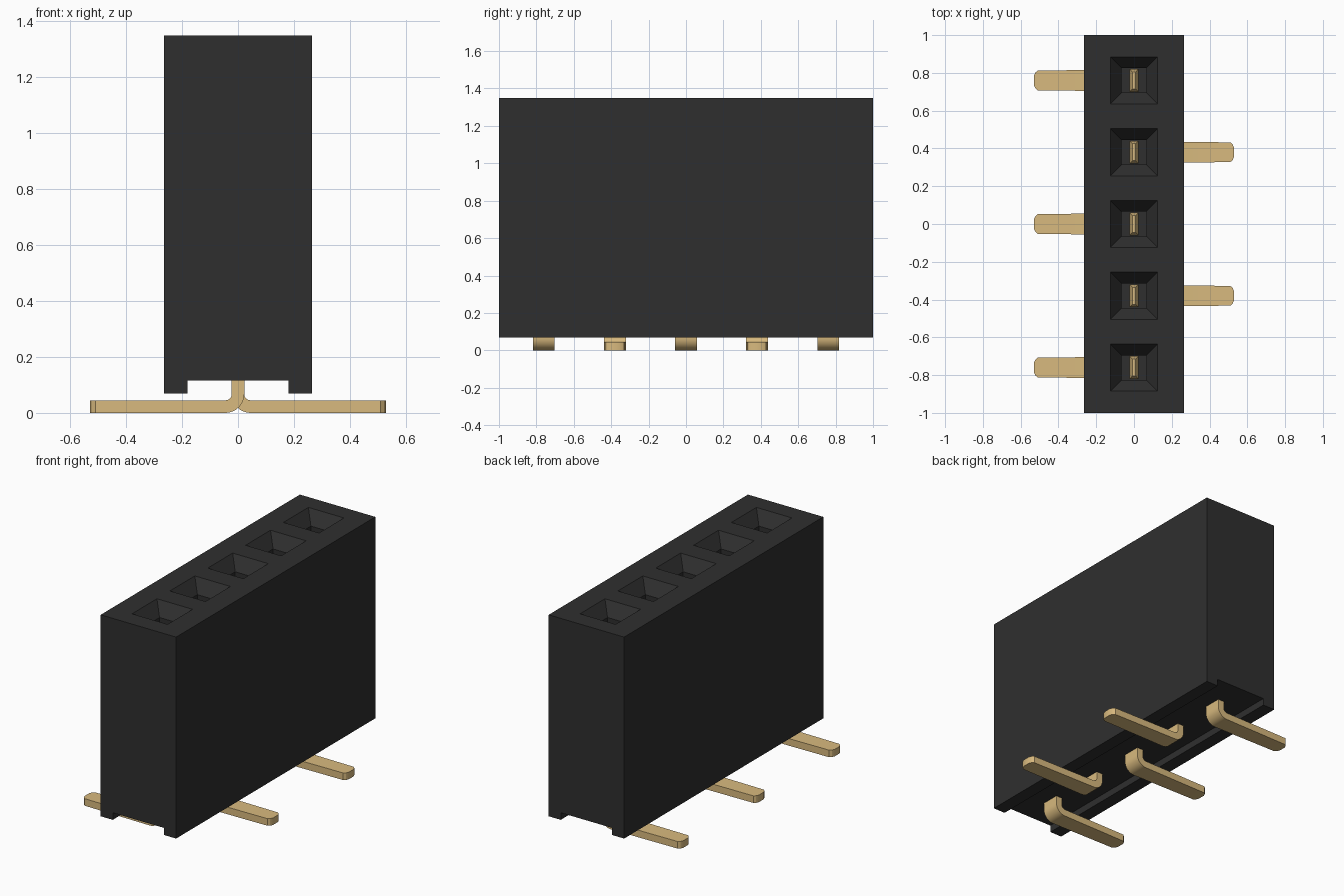
import bpy, bmesh, math

if "Cube" in bpy.data.objects:
    bpy.data.objects.remove(bpy.data.objects["Cube"], do_unlink=True)

PITCH = 0.38
HALF_X, HALF_Y = 0.265, 1.0
BOTTOM, TOP, ROOF = 0.07, 1.35, 0.115
SOCKET_FLOOR, PIN_TOP = 0.3, 1.0
THICK = 0.045


def make_material(name, color, metallic=0.0, rough=0.6):
    mat = bpy.data.materials.new(name)
    mat.use_nodes = True
    mat.diffuse_color = (*color, 1)
    bsdf = mat.node_tree.nodes["Principled BSDF"]
    bsdf.inputs["Base Color"].default_value = (*color, 1)
    bsdf.inputs["Metallic"].default_value = metallic
    bsdf.inputs["Roughness"].default_value = rough
    return mat


def make_object(name, bm, mat):
    bmesh.ops.recalc_face_normals(bm, faces=bm.faces)
    mesh = bpy.data.meshes.new(name)
    bm.to_mesh(mesh)
    bm.free()
    mesh.materials.append(mat)
    obj = bpy.data.objects.new(name, mesh)
    bpy.context.collection.objects.link(obj)
    return obj


def loft(bm, rings):
    """Skin a row of closed rings and cap both ends."""
    loops = [[bm.verts.new(p) for p in ring] for ring in rings]
    for a, b in zip(loops, loops[1:]):
        for i in range(len(a)):
            j = (i + 1) % len(a)
            bm.faces.new((a[i], a[j], b[j], b[i]))
    bm.faces.new(loops[0])
    bm.faces.new(loops[-1])


def square(y, half, z):
    return [(sx * half, y + sy * half, z)
            for sx, sy in ((-1, -1), (1, -1), (1, 1), (-1, 1))]


black = make_material("black plastic", (0.028, 0.028, 0.028))
gold = make_material("gold metal", (0.69, 0.49, 0.21))

# Housing: a block with a channel along its underside
profile = [(-HALF_X, BOTTOM), (-0.18, BOTTOM), (-0.18, ROOF), (0.18, ROOF),
           (0.18, BOTTOM), (HALF_X, BOTTOM), (HALF_X, TOP), (-HALF_X, TOP)]
bm = bmesh.new()
loft(bm, [[(x, y, z) for x, z in profile] for y in (-HALF_Y, HALF_Y)])
housing = make_object("housing", bm, black)

# Sockets: tapered mouths over straight square wells
bm = bmesh.new()
for i in range(-2, 3):
    y = i * PITCH
    loft(bm, [square(y, 0.065, SOCKET_FLOOR), square(y, 0.065, TOP - 0.08),
              square(y, 0.125, TOP), square(y, 0.125, TOP + 0.1)])
cutter = make_object("socket_cutter", bm, black)
cutter.hide_render = True
cut = housing.modifiers.new("sockets", "BOOLEAN")
cut.operation = "DIFFERENCE"
cut.solver = "EXACT"
cut.object = cutter
bpy.context.view_layer.objects.active = housing
bpy.ops.object.modifier_apply(modifier=cut.name)
bpy.data.objects.remove(cutter, do_unlink=True)


def make_pin(index, side):
    """Flat strip: upright contact, bend at the foot, then a flat lead."""
    half = THICK / 2
    bend = THICK
    # Each station: centre x, centre z, strip angle, half thickness, half width
    stations = [(0, PIN_TOP, 0, half * 0.4, 0.045),
                (0, PIN_TOP - 0.04, 0, half, 0.06)]
    for k in range(9):
        a = math.radians(90 * k / 8)
        stations.append((bend - bend * math.cos(a),
                         half + bend - bend * math.sin(a), a, half, 0.058))
    flat = math.pi / 2
    stations += [(0.51, half, flat, half, 0.052),
                 (0.522, half, flat, half, 0.042),
                 (0.53, half, flat, half, 0.024)]
    y0 = index * PITCH
    rings = []
    for x, z, a, t, w in stations:
        nx, nz = math.cos(a) * t, math.sin(a) * t
        rings.append([(side * (x + s * nx), y0 + v * w, z + s * nz)
                      for s, v in ((-1, -1), (1, -1), (1, 1), (-1, 1))])
    bm = bmesh.new()
    loft(bm, rings)
    pin = make_object(f"contact_pin_{index + 3}", bm, gold)
    bpy.ops.object.select_all(action="DESELECT")
    pin.select_set(True)
    bpy.context.view_layer.objects.active = pin
    bpy.ops.object.shade_smooth_by_angle(angle=math.radians(25))


# Contact pins, with leads alternating between the two sides
for i in range(-2, 3):
    make_pin(i, 1 if i % 2 else -1)
